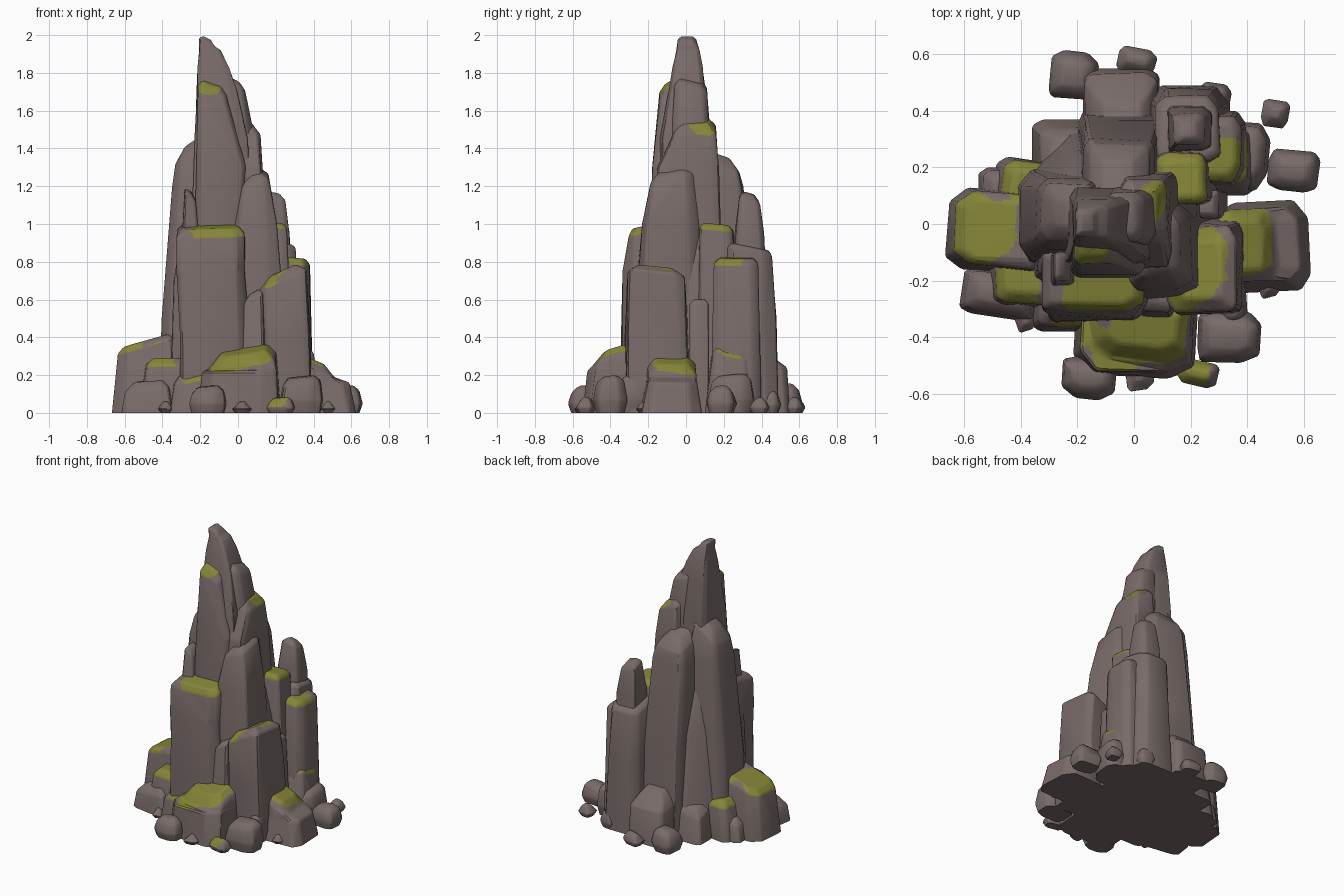
import bpy, bmesh, random
from mathutils import Vector, noise

random.seed(7)

def material(name, rgb):
    m = bpy.data.materials.new(name)
    m.diffuse_color = (*rgb, 1)
    return m

STONE = material("brown grey stone", (0.19, 0.148, 0.142))
MOSS = material("olive moss", (0.235, 0.235, 0.04))

# Moss patches: centre and radius
PATCHES = [((-0.17, -0.11, 1.76), 0.09), ((0.08, 0.08, 1.54), 0.08),
           ((-0.12, -0.26, 0.99), 0.17), ((0.16, -0.16, 0.74), 0.17),
           ((0.18, 0.17, 1.0), 0.12), ((0.34, 0.22, 0.81), 0.09),
           ((0.05, -0.38, 0.35), 0.15), ((-0.08, -0.45, 0.28), 0.11), ((-0.22, -0.34, 0.21), 0.12),
           ((-0.53, -0.03, 0.37), 0.15), ((-0.4, 0.13, 0.26), 0.12),
           ((-0.42, -0.2, 0.28), 0.13), ((0.42, -0.06, 0.3), 0.13),
           ((0.32, 0.23, 0.36), 0.12), ((0.21, -0.53, 0.08), 0.07)]

def rock(name, sections, tilt=(0, 0), cap=0.035, turn=0.0, cut=0.22, moss=False):
    """Loft cut-corner rectangles (z, x0, x1, y0, y1); the top one is tilted and chamfered."""
    cuts = [(random.uniform(0.25, 1) * cut, random.uniform(0.25, 1) * cut) for _ in range(4)]
    z, x0, x1, y0, y1 = sections[-1]
    cap = min(cap, (x1 - x0) * 0.3, (y1 - y0) * 0.3)
    rings = list(sections[:-1])
    rings += [(z - cap * 1.1, x0, x1, y0, y1), (z, x0 + cap, x1 - cap, y0 + cap, y1 - cap)]
    bm = bmesh.new()
    loops = []
    for i, (z, x0, x1, y0, y1) in enumerate(rings):
        cx, cy, hx, hy = (x0 + x1) / 2, (y0 + y1) / 2, (x1 - x0) / 2, (y1 - y0) / 2
        loop = []
        for k, (sx, sy) in enumerate([(-1, -1), (1, -1), (1, 1), (-1, 1)]):
            a, b = cuts[k]
            pair = [Vector((sx * hx, sy * hy * (1 - b * 2), 0)), Vector((sx * hx * (1 - a * 2), sy * hy, 0))]
            for p in (pair if sx * sy > 0 else pair[::-1]):
                dz = p.x * tilt[0] + p.y * tilt[1] if i >= len(rings) - 2 else 0
                j = 0.03 * min(hx, hy) * 2 if i else 0
                p = p + Vector((random.uniform(-j, j), random.uniform(-j, j), dz))
                c, s = 1 - turn * turn / 2, turn - turn ** 3 / 6
                loop.append(bm.verts.new((cx + p.x * c - p.y * s, cy + p.x * s + p.y * c,
                                          max(0, z + p.z))))
        loops.append(loop)
    for a, b in zip(loops, loops[1:]):
        for k in range(8):
            bm.faces.new((a[k], a[(k + 1) % 8], b[(k + 1) % 8], b[k]))
    bm.faces.new(loops[-1])
    bm.faces.new(loops[0][::-1])
    bmesh.ops.recalc_face_normals(bm, faces=bm.faces)
    # soften the edges above ground
    edges = [e for e in bm.edges if max(v.co.z for v in e.verts) > 0.001
             and e.calc_face_angle(0) > 0.3]
    bmesh.ops.bevel(bm, geom=edges, offset=0.008, segments=1, affect='EDGES', clamp_overlap=True)
    if moss:
        # fine grid near the top so patches get organic outlines
        bmesh.ops.triangulate(bm, faces=[f for f in bm.faces if f.normal.z > 0.15])
        for _ in range(5):
            es = [e for e in bm.edges if e.calc_length() > 0.022
                  and any(f.normal.z > 0.15 for f in e.link_faces)]
            if es:
                bmesh.ops.subdivide_edges(bm, edges=es, cuts=1)
                bmesh.ops.triangulate(bm, faces=[f for f in bm.faces if f.normal.z > 0.15])
        for f in bm.faces:
            c = f.calc_center_median()
            wob = 1 + 0.45 * noise.noise(c * 9)
            if f.normal.z > 0.2 and any((c - Vector(p)).length < r * wob for p, r in PATCHES):
                f.material_index = 1
    me = bpy.data.meshes.new(name)
    bm.to_mesh(me)
    bm.free()
    me.materials.append(STONE)
    me.materials.append(MOSS)
    ob = bpy.data.objects.new(name, me)
    bpy.context.collection.objects.link(ob)
    bpy.context.view_layer.objects.active = ob
    ob.select_set(True)
    bpy.ops.object.shade_smooth_by_angle(angle=0.5)
    ob.select_set(False)

# Central spire
rock("peak", [(0.9, -0.25, 0.08, -0.16, 0.13), (1.45, -0.225, 0.05, -0.14, 0.13), (1.72, -0.215, -0.01, -0.09, 0.1),
              (1.83, -0.21, -0.05, -0.07, 0.085), (1.92, -0.205, -0.09, -0.05, 0.07),
              (1.985, -0.205, -0.125, -0.045, 0.055)], tilt=(-0.5, 0), cap=0.02)
rock("peak_front_slab", [(0.95, -0.23, 0.02, -0.19, 0), (1.3, -0.22, 0.04, -0.175, 0),
                         (1.75, -0.215, -0.06, -0.14, 0)], (-0.3, 0.5), 0.03, moss=True)
rock("peak_right_slab", [(0.9, -0.1, 0.14, -0.1, 0.13), (1.45, -0.1, 0.085, -0.08, 0.13),
                         (1.76, -0.1, 0.04, -0.06, 0.11)], (-0.4, -0.2), 0.03)
rock("right_shoulder", [(0.8, -0.08, 0.17, -0.17, 0.19), (1.3, -0.06, 0.135, -0.15, 0.17),
                        (1.55, -0.05, 0.115, -0.06, 0.16)], (-0.4, 0), 0.04, moss=True)
rock("left_shoulder", [(0, -0.42, -0.1, -0.14, 0.2), (0.5, -0.4, -0.1, -0.13, 0.19),
                       (1.2, -0.345, -0.1, -0.09, 0.16), (1.44, -0.33, -0.14, -0.06, 0.14)], (0.7, 0), 0.05)
rock("back_column", [(0, -0.2, 0.1, 0, 0.4), (0.6, -0.19, 0.09, 0, 0.36), (1.2, -0.18, 0.07, 0, 0.3),
                     (1.38, -0.16, 0.05, 0, 0.28)], (0, -0.35), 0.05)
rock("right_column", [(0, -0.1, 0.26, -0.28, 0.1), (0.6, -0.08, 0.24, -0.26, 0.1), (1.0, -0.02, 0.2, -0.23, 0.08),
                      (1.28, 0.02, 0.16, -0.19, 0.04)], (0.3, 0.2), 0.05)
rock("middle_core", [(0, -0.36, 0.3, -0.24, 0.35), (0.7, -0.33, 0.22, -0.2, 0.25), (1.1, -0.27, 0.12, -0.17, 0.15)])

# Lower columns
rock("front_column", [(0, -0.31, 0.06, -0.35, 0), (0.4, -0.31, 0.06, -0.335, 0), (0.75, -0.32, 0.04, -0.33, 0),
                      (0.99, -0.32, 0.03, -0.31, -0.08)], (0.03, 0.2), 0.03, moss=True)
rock("front_spike", [(0.85, -0.3, -0.2, -0.23, -0.1), (1.17, -0.285, -0.225, -0.2, -0.1)], (-0.8, 0.2), 0.02)
rock("front_right_column", [(0, 0.08, 0.39, -0.32, 0.02), (0.4, 0.1, 0.38, -0.32, 0.01),
                            (0.74, 0.1, 0.355, -0.31, -0.01)], (0.5, -0.1), 0.05, moss=True)
rock("front_middle_fin", [(0, 0, 0.16, -0.35, -0.1), (0.64, 0.03, 0.14, -0.31, -0.1)], (0.6, 0), 0.03)
rock("right_ledge", [(0, 0.05, 0.3, 0.06, 0.3), (1.0, 0.08, 0.26, 0.07, 0.25)], (0, -0.1), 0.025, moss=True)
rock("right_back_column", [(0, 0.2, 0.4, 0.13, 0.4), (0.82, 0.24, 0.38, 0.15, 0.38)], (-0.1, 0), 0.025, moss=True)
rock("back_right_column", [(0, 0.05, 0.34, 0.2, 0.49), (0.5, 0.07, 0.32, 0.2, 0.475),
                           (0.88, 0.08, 0.3, 0.22, 0.455)], (0, -0.2), 0.02)
rock("back_right_spike", [(0.6, 0.11, 0.28, 0.24, 0.43), (0.95, 0.12, 0.27, 0.26, 0.41),
                          (1.16, 0.14, 0.25, 0.28, 0.39)], (-0.2, -0.3), 0.03)
rock("right_sliver", [(0, 0.2, 0.33, 0.02, 0.12), (0.6, 0.2, 0.3, 0.02, 0.12)], cap=0.02)

# Foot boulders
rock("left_boulder", [(0, -0.66, -0.3, -0.17, 0.12), (0.385, -0.63, -0.32, -0.15, 0.11)], (0.28, 0), 0.025, -0.08, moss=True)
rock("left_back_boulder", [(0, -0.5, -0.3, 0, 0.23), (0.27, -0.47, -0.3, 0, 0.22)], turn=-0.15, moss=True)
rock("left_back_stone", [(0, -0.55, -0.4, 0.05, 0.2), (0.15, -0.53, -0.4, 0.05, 0.19)])
rock("left_front_boulder", [(0, -0.52, -0.22, -0.3, -0.05), (0.29, -0.49, -0.25, -0.28, -0.05)], moss=True)
rock("left_front_stone", [(0, -0.61, -0.34, -0.33, -0.17), (0.17, -0.59, -0.36, -0.32, -0.18)], (0.1, 0.1), 0.04, -0.15)
rock("front_left_ledge", [(0, -0.36, -0.1, -0.38, -0.2), (0.22, -0.34, -0.1, -0.36, -0.2)], (0.2, 0.1), moss=True)
rock("front_boulder", [(0, -0.21, 0.22, -0.54, -0.25), (0.22, -0.19, 0.21, -0.52, -0.25),
                       (0.33, -0.14, 0.2, -0.48, -0.26)], (0.15, 0.3), 0.05, -0.06, moss=True)
rock("right_boulder", [(0, 0.3, 0.62, -0.24, 0.08), (0.16, 0.3, 0.58, -0.21, 0.06),
                       (0.28, 0.3, 0.5, -0.2, 0.05)], (-0.45, 0), 0.04, 0.05, moss=True)
rock("right_back_boulder", [(0, 0.2, 0.43, 0.1, 0.36), (0.36, 0.2, 0.4, 0.14, 0.34)], (-0.2, -0.2), moss=True)
rock("back_boulder", [(0, -0.18, 0.09, 0.25, 0.55), (0.24, -0.17, 0.08, 0.25, 0.53),
                      (0.35, -0.14, 0.06, 0.25, 0.47)], (0, -0.2))
rock("back_left_boulder", [(0, -0.36, -0.1, 0.1, 0.37), (0.26, -0.33, -0.12, 0.1, 0.34)], (0.3, -0.3))

# Loose stones: x0, x1, y0, y1, height, turn
STONES = [(0.22, 0.45, -0.49, -0.31, 0.19, -0.05), (-0.26, -0.06, -0.62, -0.47, 0.14, -0.08),
          (-0.03, 0.07, -0.59, -0.48, 0.06, 0.1), (0.15, 0.3, -0.575, -0.48, 0.08, -0.2),
          (0.47, 0.655, 0.11, 0.26, 0.14, -0.1), (0.45, 0.55, 0.34, 0.44, 0.08, -0.2),
          (-0.3, -0.13, 0.44, 0.61, 0.15, -0.1), (-0.06, 0.08, 0.53, 0.625, 0.08, -0.2),
          (0.23, 0.34, 0.38, 0.5, 0.12, -0.15), (-0.42, -0.35, -0.38, -0.3, 0.06, 0.3),
          (0.44, 0.51, -0.26, -0.19, 0.06, 0.3), (0.33, 0.48, 0.12, 0.36, 0.2, -0.1),
          (0.3, 0.4, -0.36, -0.2, 0.2, 0.1)]
for i, (x0, x1, y0, y1, h, t) in enumerate(STONES):
    s = 0.015
    rock(f"loose_stone_{i + 1}", [(0, x0 + s, x1 - s, y0 + s, y1 - s), (h * 0.35, x0, x1, y0, y1),
                                  (h, x0 + s, x1 - s, y0 + s, y1 - s)], (0.1, 0.1), 0.03, t, 0.3, moss=i == 3)
